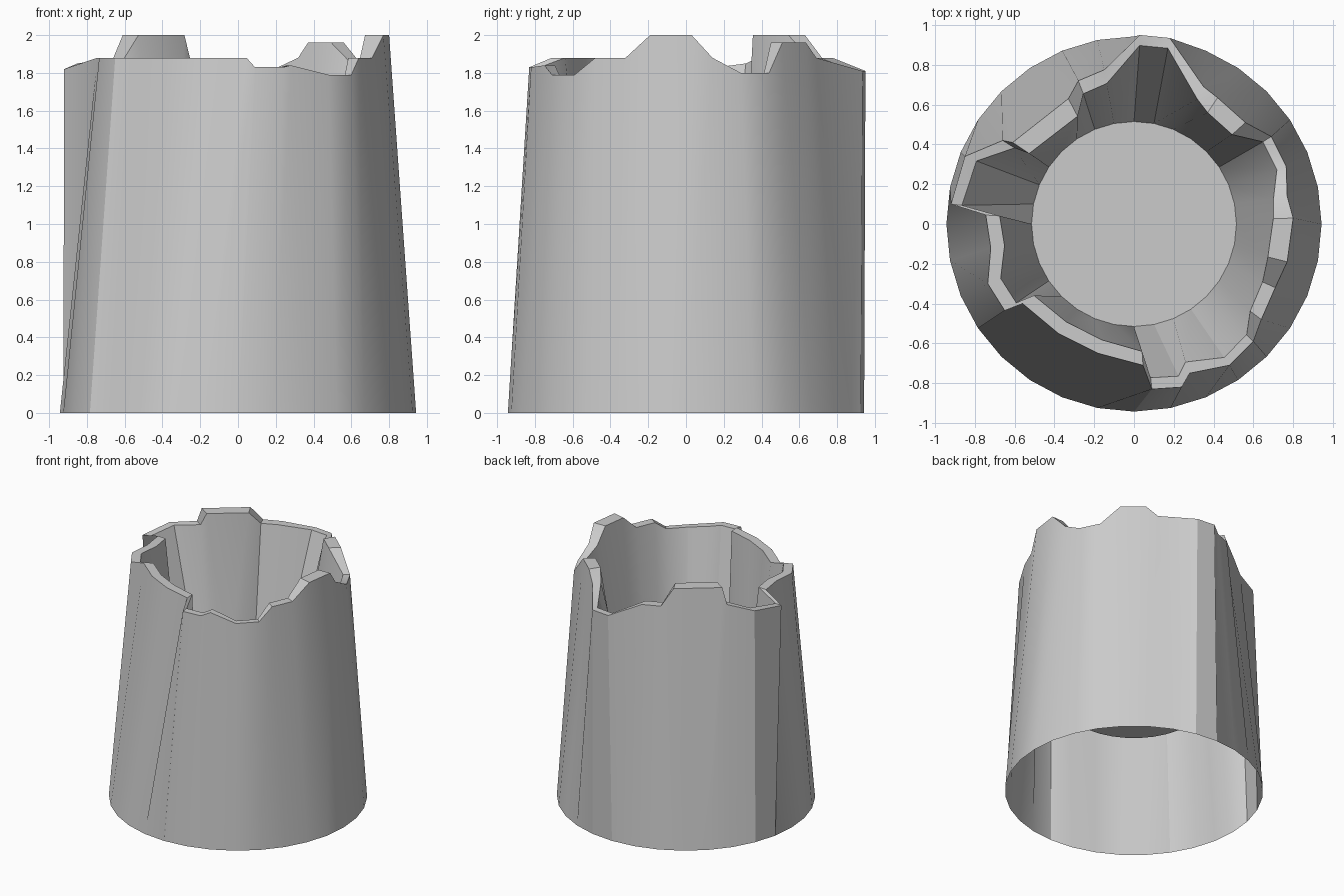
import bpy, bmesh
from math import cos, sin, pi, hypot, radians

if "Cube" in bpy.data.objects:
    bpy.data.objects.remove(bpy.data.objects["Cube"])

SIDES = 32
BASE_R, FLOOR_R, FLOOR_Z = 0.943, 0.515, 0.74

# Ragged outer rim, counter-clockwise from +x, one point per side
RIM = [
    (.80, .03, 2.0), (.77, .14, 1.88), (.765, .29, 1.8), (.69, .44, 1.8),
    (.56, .51, 1.96), (.42, .635, 1.96), (.35, .69, 1.88), (.18, .935, 1.81),
    (.03, .95, 1.81), (-.15, .775, 1.88), (-.28, .72, 1.88), (-.33, .63, 2.0),
    (-.61, .41, 2.0), (-.66, .42, 1.88), (-.85, .34, 1.85), (-.92, .10, 1.82),
    (-.745, .045, 1.88), (-.72, -.12, 1.88), (-.735, -.30, 1.88), (-.65, -.435, 1.88),
    (-.56, -.40, 1.88), (-.38, -.55, 1.88), (-.18, -.65, 1.88), (.045, -.71, 1.88),
    (.09, -.83, 1.83), (.24, -.82, 1.83), (.28, -.75, 1.84), (.48, -.71, 1.79),
    (.60, -.59, 1.79), (.64, -.48, 1.88), (.71, -.32, 1.88), (.77, -.19, 2.0),
]


def circle(radius, z):
    return [(radius * cos(2 * pi * i / SIDES), radius * sin(2 * pi * i / SIDES), z)
            for i in range(SIDES)]


def inset(p):
    # Broken edge is thicker where it stands taller
    x, y, z = p
    gap = 0.05 + 0.25 * (z - 1.8)
    k = 1 - gap / hypot(x, y)
    return (x * k, y * k, z)


# Base circle -> outer rim -> inner rim -> hollow's floor; underside stays open
bm = bmesh.new()
loops = [[bm.verts.new(p) for p in ring] for ring in
         (circle(BASE_R, 0), RIM, [inset(p) for p in RIM], circle(FLOOR_R, FLOOR_Z))]
for a, b in zip(loops, loops[1:]):
    for i in range(SIDES):
        j = (i + 1) % SIDES
        bm.faces.new((a[i], a[j], b[j], b[i]))
bm.faces.new(loops[-1])

mesh = bpy.data.meshes.new("hollow_stump")
bm.to_mesh(mesh)
bm.free()
stump = bpy.data.objects.new("hollow_stump", mesh)
bpy.context.collection.objects.link(stump)
bpy.context.view_layer.objects.active = stump
stump.select_set(True)
bpy.ops.object.shade_smooth_by_angle(angle=radians(30))
